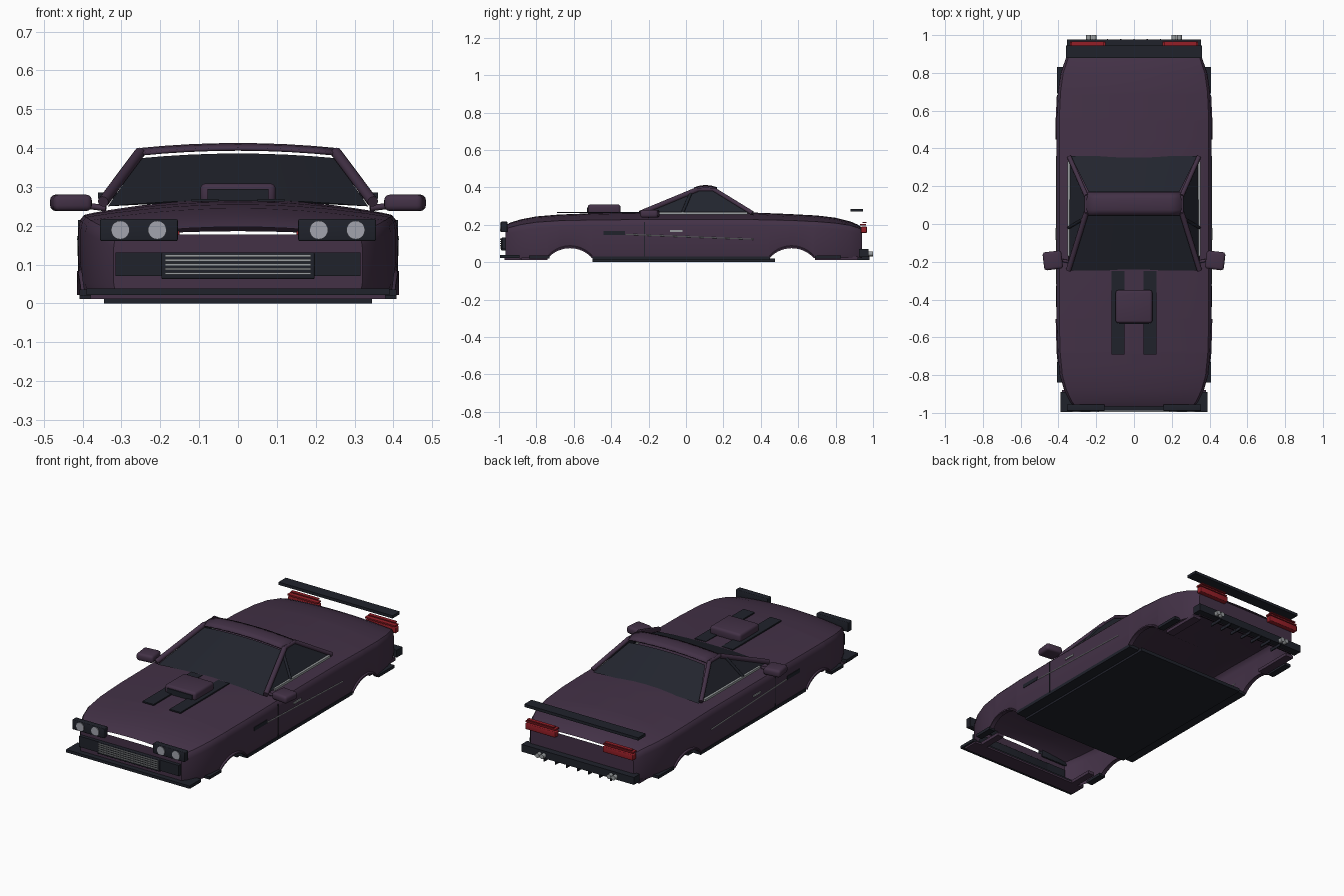
import bpy, bmesh, math
from mathutils import Vector

if "Cube" in bpy.data.objects:
    bpy.data.objects.remove(bpy.data.objects["Cube"])


def material(name, r, g, b):
    m = bpy.data.materials.new(name)
    m.use_nodes = True
    m.diffuse_color = (r, g, b, 1)
    m.node_tree.nodes["Principled BSDF"].inputs["Base Color"].default_value = (r, g, b, 1)
    return m


PAINT = material("plum_paint", .056, .031, .062)
DARK = material("dark_trim", .014, .016, .024)
GLASS = material("tinted_glass", .016, .018, .027)
RED = material("red_lens", .30, .013, .02)
CHROME = material("chrome", .32, .34, .35)
LAMP = material("lamp_lens", .36, .37, .42)
SIDES = ((1, "left"), (-1, "right"))


def finish(name, bm, mat, smooth=True):
    bmesh.ops.recalc_face_normals(bm, faces=bm.faces)
    me = bpy.data.meshes.new(name)
    bm.to_mesh(me)
    bm.free()
    me.materials.append(mat)
    ob = bpy.data.objects.new(name, me)
    bpy.context.collection.objects.link(ob)
    if smooth:
        bpy.ops.object.select_all(action='DESELECT')
        ob.select_set(True)
        bpy.context.view_layer.objects.active = ob
        bpy.ops.object.shade_smooth_by_angle(angle=math.radians(35))
    return ob


def box(name, x, y, z, mat, bevel=0.0):
    """Box from (low, high) pairs on each axis."""
    bm = bmesh.new()
    bmesh.ops.create_cube(bm, size=1)
    for v in bm.verts:
        v.co = [sum(r) / 2 + c * abs(r[1] - r[0]) for c, r in zip(v.co, (x, y, z))]
    if bevel:
        bmesh.ops.bevel(bm, geom=bm.edges[:], offset=bevel, segments=3, affect='EDGES', profile=.5)
    return finish(name, bm, mat, bool(bevel))


def pair(name, x, y, z, mat, bevel=0.0):
    for s, side in SIDES:
        box(f"{side}_{name}", (s * x[0], s * x[1]), y, z, mat, bevel)


def rod(name, a, b, radius, mat, sides=12):
    """Cylinder between two points."""
    a, b = Vector(a), Vector(b)
    bm = bmesh.new()
    bmesh.ops.create_cone(bm, cap_ends=True, segments=sides, radius1=radius, radius2=radius,
                          depth=(b - a).length)
    rot = (b - a).to_track_quat('Z', 'Y')
    for v in bm.verts:
        v.co = rot @ v.co + (a + b) / 2
    return finish(name, bm, mat)


def sheet(name, rows, mat, thick=0.0):
    """Grid surface through rows of points."""
    bm = bmesh.new()
    grid = [[bm.verts.new(p) for p in row] for row in rows]
    for r, q in zip(grid, grid[1:]):
        for i in range(len(r) - 1):
            bm.faces.new((r[i], r[i + 1], q[i + 1], q[i]))
    ob = finish(name, bm, mat)
    if thick:
        mod = ob.modifiers.new("thickness", 'SOLIDIFY')
        mod.thickness, mod.offset = thick, 0
    return ob


# Body: stations of y, half width, shoulder height, centre height
STATIONS = [(-.965, .32, .175, .197), (-.94, .34, .185, .212), (-.88, .37, .2, .23),
            (-.8, .393, .212, .245), (-.68, .405, .22, .255), (-.5, .41, .224, .262),
            (-.25, .41, .226, .268), (.35, .41, .226, .266), (.55, .41, .222, .258),
            (.7, .403, .215, .25), (.8, .388, .207, .238), (.88, .36, .195, .218),
            (.92, .34, .182, .2), (.94, .325, .172, .186)]
ARCHES, HALF, RADIUS, AXLE = (-.62, .565), .118, .158, -.083


def at(y, k):
    for a, b in zip(STATIONS, STATIONS[1:]):
        if y <= b[0]:
            t = max(0, (y - a[0]) / (b[0] - a[0]))
            return a[k] + t * (b[k] - a[k])
    return STATIONS[-1][k]


def sill(y):
    for c in ARCHES:
        if abs(y - c) < HALF:
            return AXLE + math.sqrt(RADIUS ** 2 - (y - c) ** 2)
    return .022


def section(y):
    hw, zs, zc, zb = at(y, 1), at(y, 2), at(y, 3), sill(y)
    half = [(hw * .985, zb), (hw, zb + .03), (hw, zs - .03), (hw * .99, zs - .01), (hw * .965, zs + .002)]
    half += [(hw * u, zs + (zc - zs) * (1 - u * u)) for u in (.91, .8, .6, .4, .2)]
    return ([(x, y, z) for x, z in half] + [(0, y, zc)]
            + [(-x, y, z) for x, z in reversed(half)])


ys = {s[0] for s in STATIONS}
for c in ARCHES:
    ys |= {c + HALF * math.sin(math.pi / 2 * i / 10) for i in range(-10, 11)}
    ys |= {c - HALF - .001, c + HALF + .001}
ys = sorted(ys)
sheet("body_shell", [section(y) for y in ys], PAINT)

# End panels stop at the shoulder, leaving a slot below the crown
for name, y in (("nose_panel", ys[0]), ("tail_panel", ys[-1])):
    sec = section(y)
    bm = bmesh.new()
    bm.faces.new([bm.verts.new(p) for p in sec[:5] + sec[-5:]])
    finish(name, bm, PAINT, False)

# Arch lips and lower edge strips
for s, side in SIDES:
    for c, end in zip(ARCHES, ("front", "rear")):
        arc = [c + HALF * i / 10 for i in range(-10, 11)]
        edge = [(s * at(y, 1), y, AXLE + math.sqrt(RADIUS ** 2 - (y - c) ** 2)) for y in arc]
        sheet(f"{side}_{end}_arch_lip", [[(x * k, y, z + d) for x, y, z in edge]
              for k, d in ((.95, 0), (1.012, 0), (1.012, .008), (.99, .014))], PAINT)
for name, y in (("front_edge", (-.84, -.73)), ("rear_edge", (.69, .83))):
    pair(name, (.37, .408), y, (.02, .036), DARK)
pair("front_skirt", (.3, .34), (-.95, -.74), (.012, .03), PAINT)
pair("rear_skirt", (.3, .35), (.69, .92), (.012, .03), PAINT)
pair("side_skirt", (.345, .408), (-.5, .45), (.012, .03), DARK)
box("floor_pan", (-.345, .345), (-.5, .475), (0, .02), DARK)

# Windscreen, rear window and side windows
def across(half, y, z, crown):
    return [(half * i / 4, y, z + crown * (1 - (i / 4) ** 2)) for i in range(-4, 5)]


sheet("windscreen", [across(.335, -.245, .25, .016), across(.25, .05, .374, .012)], GLASS)
sheet("rear_window", [across(.335, .36, .25, .01), across(.24, .17, .374, .012)], GLASS)
sheet("roof_bar", [across(.255, y, z, .013) for y, z in
                   ((.045, .384), (.075, .393), (.105, .396), (.135, .393), (.165, .384))], PAINT, .008)
for s, side in SIDES:
    foot, top = (s * .347, -.245, .262), (s * .253, .06, .388)
    back, rear_top = (s * .343, .355, .262), (s * .253, .15, .388)
    sheet(f"{side}_window", [[foot, back], [top, rear_top]], GLASS)
    rod(f"{side}_front_pillar", foot, top, .014, PAINT)
    rod(f"{side}_rear_pillar", back, rear_top, .012, PAINT)
    rod(f"{side}_window_post", (s * .347, -.02, .262), (s * .262, .03, .38), .008, DARK)
    rod(f"{side}_roof_edge", top, rear_top, .01, PAINT)
    box(f"{side}_window_trim", (s * .338, s * .353), (-.17, .33), (.255, .268), CHROME)

# Mirrors
for s, side in SIDES:
    m = box(f"{side}_mirror", (-.05, .05), (-.048, .048), (-.021, .021), PAINT, .014)
    m.location, m.rotation_euler = (s * .43, -.193, .259), (0, 0, -s * .12)
    rod(f"{side}_mirror_arm", (s * .34, -.2, .245), (s * .4, -.19, .253), .008, PAINT)

# Bonnet stripes and scoop
pair("bonnet_stripe", (.05, .12), (-.69, -.25), (.262, .2695), DARK)
box("bonnet_scoop", (-.097, .097), (-.525, -.35), (.255, .309), PAINT, .014)
box("scoop_mouth", (-.079, .079), (-.53, -.523), (.264, .294), DARK)

# Front lamps, bumper, grille and splitter
pair("lamp_pod", (.155, .355), (-.99, -.955), (.161, .217), DARK, .004)
for s, side in SIDES:
    for x, pos in ((.208, "inner"), (.303, "outer")):
        rod(f"{side}_{pos}_headlamp", (s * x, -.985, .189), (s * x, -.994, .189), .024, LAMP, 20)
pair("intake", (.19, .315), (-.985, -.955), (.07, .131), DARK)
box("grille_frame", (-.197, .197), (-.988, -.955), (.063, .131), DARK, .004)
for i in range(5):
    z = .074 + i * .0115
    box(f"grille_slat_{i + 1}", (-.188, .188), (-.994, -.986), (z, z + .006), CHROME)
box("splitter", (-.39, .39), (-.995, -.89), (.022, .038), DARK)
box("splitter_base", (-.38, .38), (-.97, -.88), (.012, .023), PAINT)

# Rear bumper, fins, exhausts, lamps and wing
box("rear_bumper", (-.355, .355), (.925, .977), (.028, .07), DARK)
for i in range(7):
    x = -.21 + i * .07
    box(f"diffuser_fin_{i + 1}", (x - .003, x + .003), (.9, .98), (.012, .03), DARK)
for s, side in SIDES:
    for x, pos in ((.212, "inner"), (.24, "outer")):
        rod(f"{side}_{pos}_exhaust", (s * x, .94, .045), (s * x, 1.0, .045), .013, CHROME, 16)
pair("tail_lamp", (.15, .34), (.935, .967), (.157, .19), RED, .004)
pair("tail_lamp_strip", (.15, .34), (.93, .962), (.196, .204), RED)
pair("tail_lamp_top", (.16, .33), (.945, .965), (.209, .215), RED)
box("rear_wing", (-.36, .36), (.88, .945), (.27, .286), DARK)

# Side vents, door seams, handles and trim lines
pair("side_vent", (.402, .413), (-.44, -.325), (.146, .167), DARK)
pair("door_seam", (.405, .4115), (-.224, -.22), (.025, .215), DARK)
pair("door_handle", (.405, .415), (-.085, -.02), (.163, .173), CHROME)
for s, side in SIDES:
    rod(f"{side}_trim_line", (s * .41, -.32, .149), (s * .41, .36, .123), .003, CHROME, 8)
